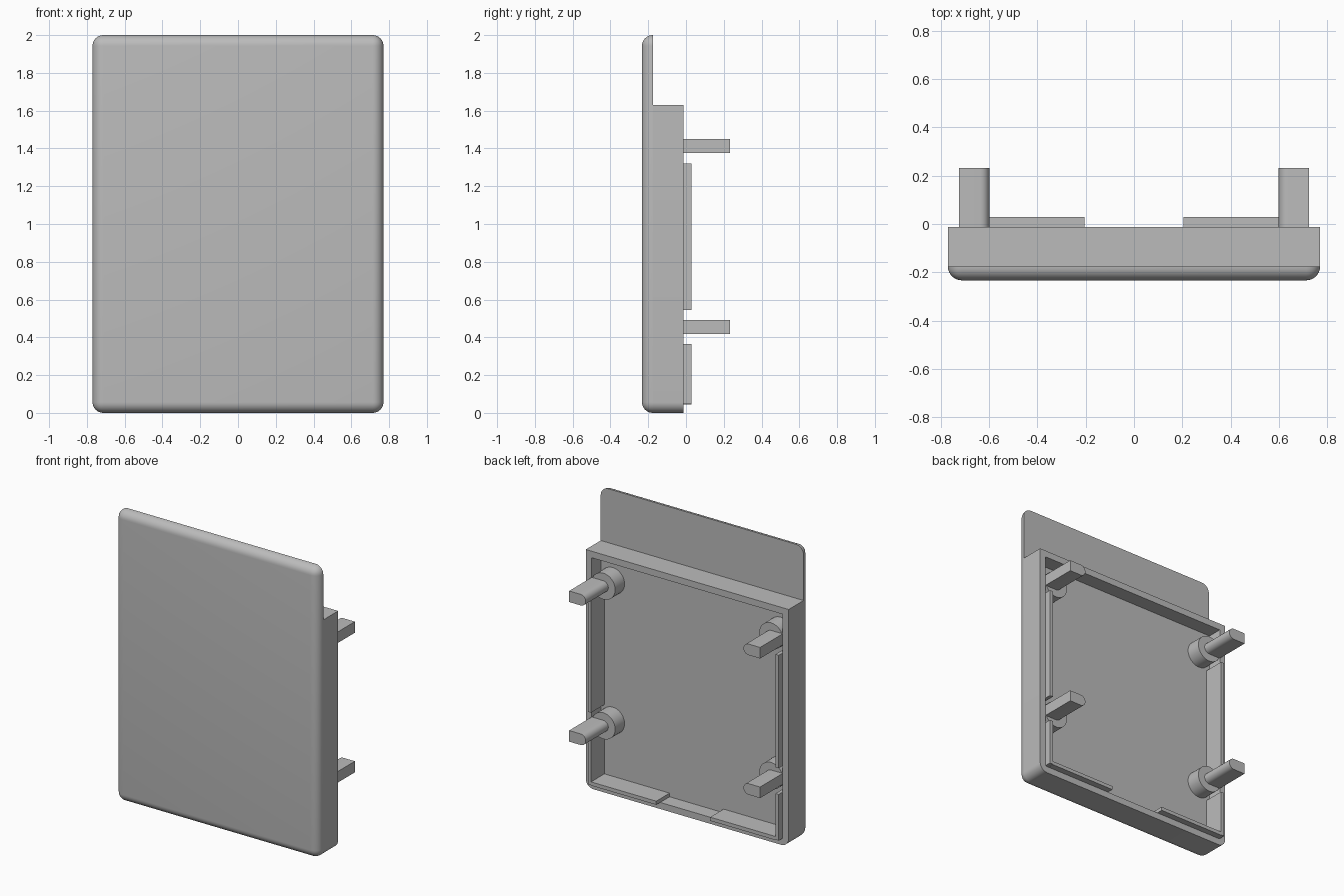
import bpy
import bmesh
from math import cos, sin, pi, radians

cube = bpy.data.objects.get("Cube")
if cube:
    bpy.data.objects.remove(cube, do_unlink=True)

GREY = (0.5, 0.5, 0.5, 1.0)
mat = bpy.data.materials.new("plain grey")
mat.use_nodes = True
mat.diffuse_color = GREY
mat.node_tree.nodes["Principled BSDF"].inputs["Base Color"].default_value = GREY

# Main levels along y, front to back
FRONT, PLATE_BACK, FLOOR, RIM, LIP, TIP = -0.233, -0.175, -0.115, -0.013, 0.03, 0.232
HALF_W, ROUND, WALL = 0.77, 0.057, 0.045
INNER = HALF_W - WALL


def finish(name, bm, smooth=True):
    bmesh.ops.recalc_face_normals(bm, faces=bm.faces[:])
    mesh = bpy.data.meshes.new(name)
    bm.to_mesh(mesh)
    bm.free()
    mesh.materials.append(mat)
    obj = bpy.data.objects.new(name, mesh)
    bpy.context.collection.objects.link(obj)
    if smooth:
        bpy.ops.object.select_all(action="DESELECT")
        obj.select_set(True)
        bpy.context.view_layer.objects.active = obj
        bpy.ops.object.shade_smooth_by_angle(angle=radians(30))
    return obj


def prism(profile, y0, y1):
    """Extrude an x-z outline from y0 to y1."""
    bm = bmesh.new()
    face = bm.faces.new([bm.verts.new((x, y0, z)) for x, z in profile])
    new = bmesh.ops.extrude_face_region(bm, geom=[face], use_keep_orig=True)["geom"]
    moved = [v for v in new if isinstance(v, bmesh.types.BMVert)]
    bmesh.ops.translate(bm, verts=moved, vec=(0, y1 - y0, 0))
    bmesh.ops.recalc_face_normals(bm, faces=bm.faces[:])
    return bm


def rect(x0, x1, z0, z1):
    return [(x0, z0), (x1, z0), (x1, z1), (x0, z1)]


def arc(cx, cz, r, a0, a1, n):
    return [(cx + r * cos(a0 + (a1 - a0) * i / n), cz + r * sin(a0 + (a1 - a0) * i / n))
            for i in range(n + 1)]


def round_edges(bm, test):
    edges = [e for e in bm.edges if test(e)]
    bmesh.ops.bevel(bm, geom=edges, offset=ROUND, segments=8, profile=0.5,
                    affect="EDGES", clamp_overlap=False)


def along_y(e):
    return abs(e.verts[0].co.y - e.verts[1].co.y) > 0.01


# Front plate: every edge rounded except those of the flat back
bm = prism(rect(-HALF_W, HALF_W, 0, 2), FRONT, PLATE_BACK)
round_edges(bm, lambda e: min(v.co.y for v in e.verts) < FRONT + 0.01)
finish("front_plate", bm)

# Tray: block with rounded lower corners, hollowed from the back
bm = prism(rect(-HALF_W, HALF_W, 0, 1.63), PLATE_BACK, RIM)
round_edges(bm, lambda e: along_y(e) and e.verts[0].co.z < 0.01)
back = max(bm.faces, key=lambda f: f.calc_center_median().y)
bmesh.ops.inset_individual(bm, faces=[back], thickness=WALL, use_even_offset=True)
floor = bmesh.ops.extrude_discrete_faces(bm, faces=[back])["faces"][0]
bmesh.ops.translate(bm, verts=floor.verts[:], vec=(0, FLOOR - RIM, 0))
finish("tray", bm)

for side, label in ((1, "left"), (-1, "right")):
    def mirrored(points):
        return [(side * x, z) for x, z in points]

    # Raised lips standing along the inside of the walls
    lips = {"lower_side_lip": rect(INNER - 0.025, INNER, 0.048, 0.365),
            "upper_side_lip": rect(INNER - 0.025, INNER, 0.545, 1.32),
            "bottom_lip": rect(0.205, INNER - 0.025, WALL, 0.07)}
    for name, outline in lips.items():
        finish(f"{label}_{name}", prism(mirrored(outline), FLOOR, LIP), False)

    # Round bosses with half-rounded pegs
    for level, z in (("lower", 0.455), ("upper", 1.413)):
        ring = arc(0.637, z, 0.09, 0, 2 * pi, 40)[:-1]
        finish(f"{label}_{level}_boss", prism(mirrored(ring), FLOOR, RIM))
        peg = [(INNER, z - 0.038), (INNER, z + 0.038)]
        peg += arc(0.637, z, 0.038, pi / 2, 3 * pi / 2, 14)
        finish(f"{label}_{level}_peg", prism(mirrored(peg), RIM, TIP))
